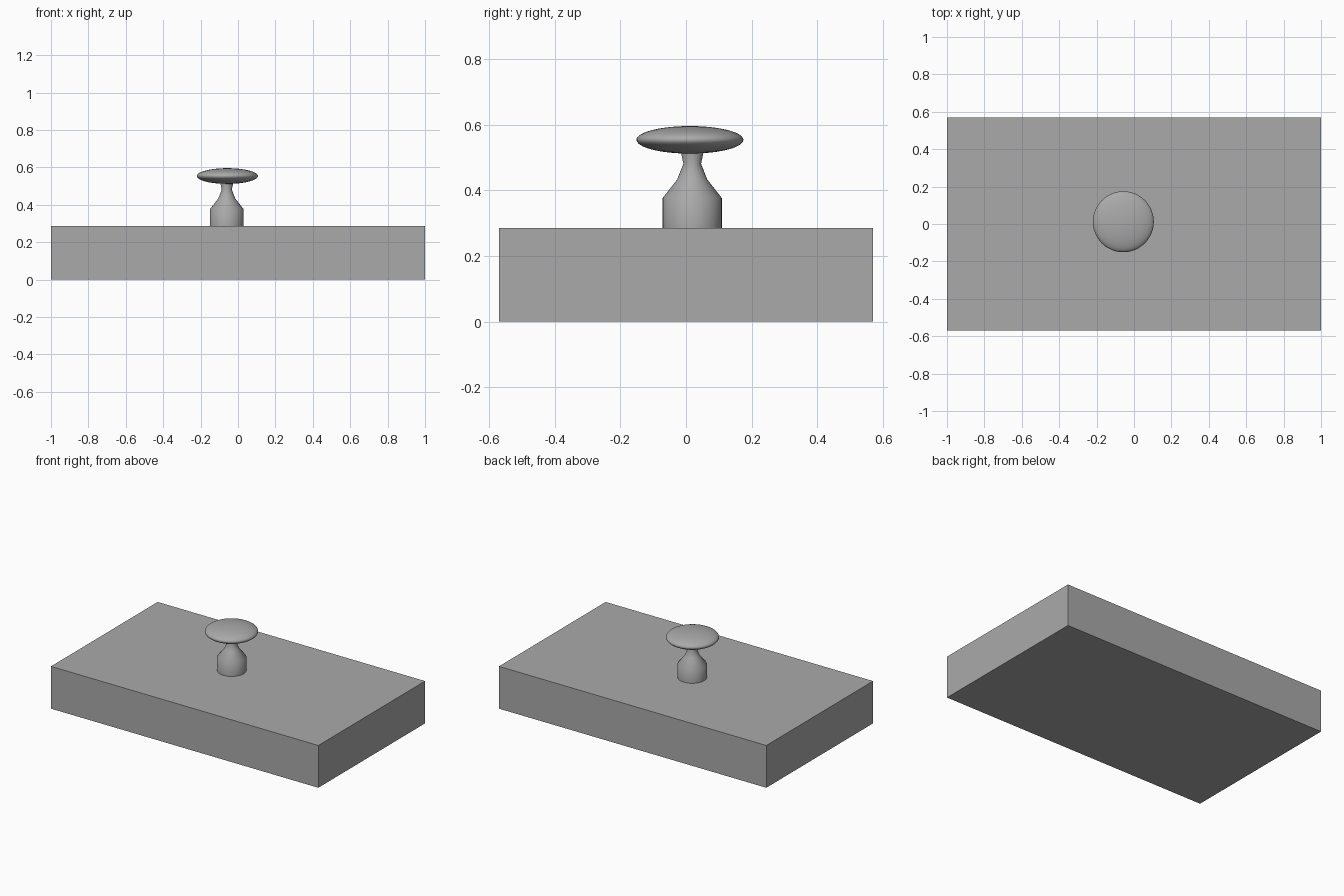
import bpy
import bmesh
import math
from mathutils import Matrix

default = bpy.data.objects.get("Cube")
if default:
    bpy.data.objects.remove(default, do_unlink=True)

# One plain grey for every part
grey = bpy.data.materials.new("mid_grey")
grey.use_nodes = True
COLOR = (0.4, 0.4, 0.4, 1)
grey.diffuse_color = COLOR
grey.node_tree.nodes["Principled BSDF"].inputs["Base Color"].default_value = COLOR


def add_part(name, bm, location, smooth=False):
    bmesh.ops.recalc_face_normals(bm, faces=bm.faces)
    mesh = bpy.data.meshes.new(name)
    bm.to_mesh(mesh)
    bm.free()
    mesh.materials.append(grey)
    obj = bpy.data.objects.new(name, mesh)
    bpy.context.collection.objects.link(obj)
    obj.location = location
    if smooth:
        bpy.ops.object.select_all(action="DESELECT")
        obj.select_set(True)
        bpy.context.view_layer.objects.active = obj
        bpy.ops.object.shade_smooth_by_angle(angle=math.radians(60))
    return obj


def lathe(profile, steps=48):
    bm = bmesh.new()
    verts = [bm.verts.new((r, 0, z)) for r, z in profile]
    edges = [bm.edges.new(pair) for pair in zip(verts, verts[1:])]
    bmesh.ops.spin(bm, geom=verts + edges, axis=(0, 0, 1), cent=(0, 0, 0),
                   angle=math.tau, steps=steps)
    bmesh.ops.remove_doubles(bm, verts=bm.verts, dist=0.0001)
    return bm


# Base slab
BASE_TOP = 0.286
bm = bmesh.new()
bmesh.ops.create_cube(bm, size=1, matrix=Matrix.Diagonal((2, 1.14, BASE_TOP, 1)))
add_part("base_slab", bm, (0, 0, BASE_TOP / 2))

# Turned stem: straight body, sloping shoulder, narrow neck
stem = [(0, 0), (0.09, 0), (0.09, 0.091), (0.046, 0.147),
        (0.027, 0.195), (0.036, 0.238), (0, 0.238)]
add_part("stem", lathe(stem), (-0.06, 0.019, BASE_TOP), smooth=True)

# Flattened round cap
bm = bmesh.new()
bmesh.ops.create_uvsphere(bm, u_segments=48, v_segments=24, radius=1,
                          matrix=Matrix.Diagonal((0.163, 0.163, 0.042, 1)))
add_part("cap", bm, (-0.057, 0.012, 0.554), smooth=True)
